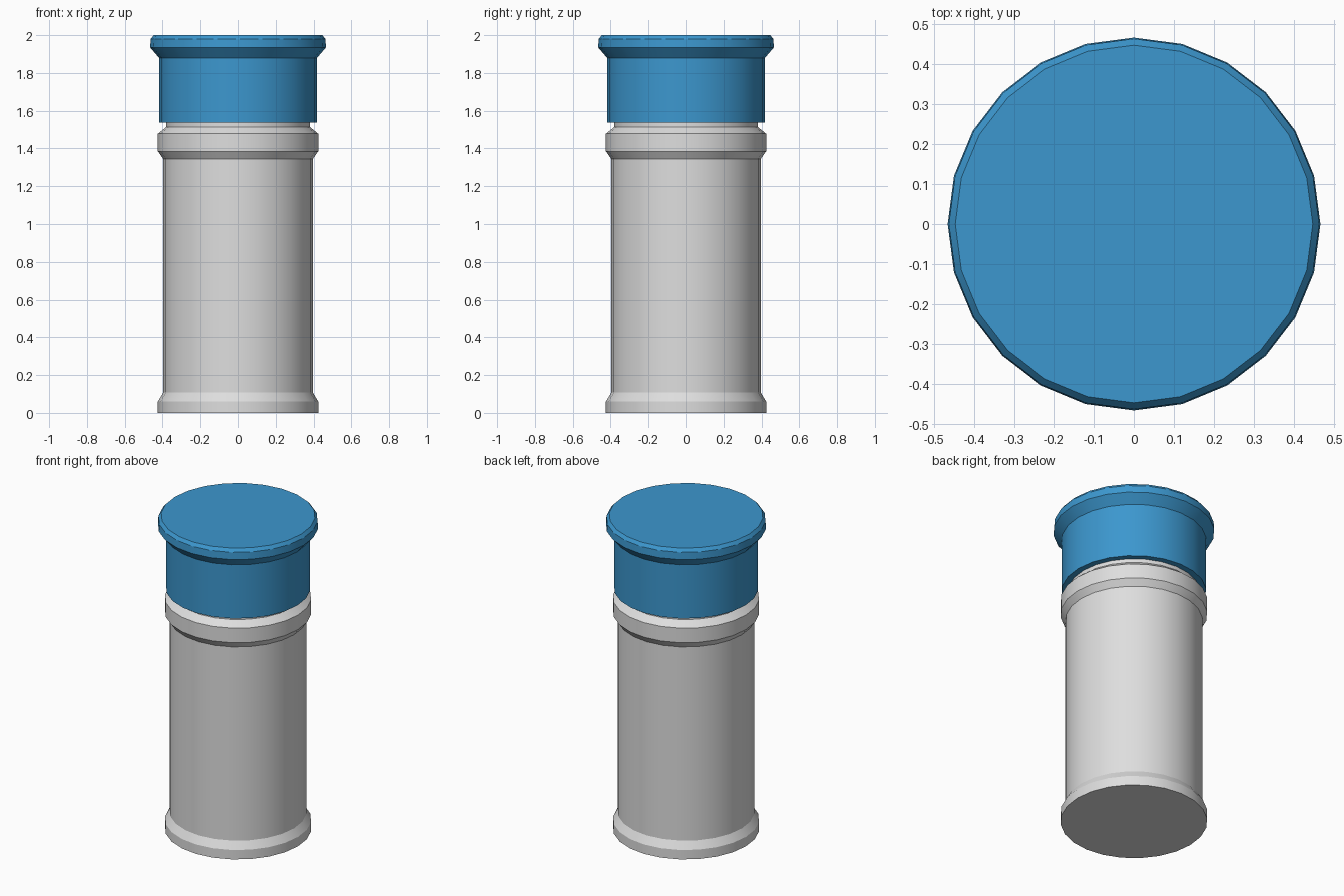
import bpy, bmesh, math

if "Cube" in bpy.data.objects:
    bpy.data.objects.remove(bpy.data.objects["Cube"])

SEG = 24


def material(name, rgb):
    m = bpy.data.materials.new(name)
    m.diffuse_color = (*rgb, 1.0)
    m.use_nodes = True
    m.node_tree.nodes["Principled BSDF"].inputs["Base Color"].default_value = m.diffuse_color
    return m


def lathe(name, profile, mat, closed=False):
    """Spin an (r, z) profile around z; open profiles get end caps."""
    bm = bmesh.new()
    rings = []
    for r, z in profile:
        rings.append([bm.verts.new((r * math.cos(2 * math.pi * i / SEG),
                                    r * math.sin(2 * math.pi * i / SEG), z))
                      for i in range(SEG)])
    pairs = list(zip(rings, rings[1:]))
    if closed:
        pairs.append((rings[-1], rings[0]))
    else:
        bm.faces.new(rings[0][::-1])
        bm.faces.new(rings[-1])
    for a, b in pairs:
        for i in range(SEG):
            j = (i + 1) % SEG
            bm.faces.new((a[i], a[j], b[j], b[i]))
    bmesh.ops.recalc_face_normals(bm, faces=bm.faces[:])
    me = bpy.data.meshes.new(name)
    bm.to_mesh(me)
    bm.free()
    me.materials.append(mat)
    ob = bpy.data.objects.new(name, me)
    bpy.context.collection.objects.link(ob)
    bpy.ops.object.select_all(action='DESELECT')
    ob.select_set(True)
    bpy.context.view_layer.objects.active = ob
    bpy.ops.object.shade_smooth_by_angle(angle=math.radians(30))
    return ob


grey = material("light_grey", (0.73, 0.73, 0.73))
blue = material("blue", (0.045, 0.31, 0.62))

# Container with foot ring, shoulder ring and neck
lathe("container_body", [
    (0.425, 0.0), (0.425, 0.06), (0.397, 0.107),
    (0.397, 1.345), (0.425, 1.385), (0.425, 1.478),
    (0.382, 1.513), (0.382, 1.56)], grey)

# Lid with flared rim
lathe("lid", [
    (0.36, 1.537), (0.419, 1.537), (0.419, 1.88), (0.466, 1.935),
    (0.463, 1.98), (0.447, 2.0)], blue)
